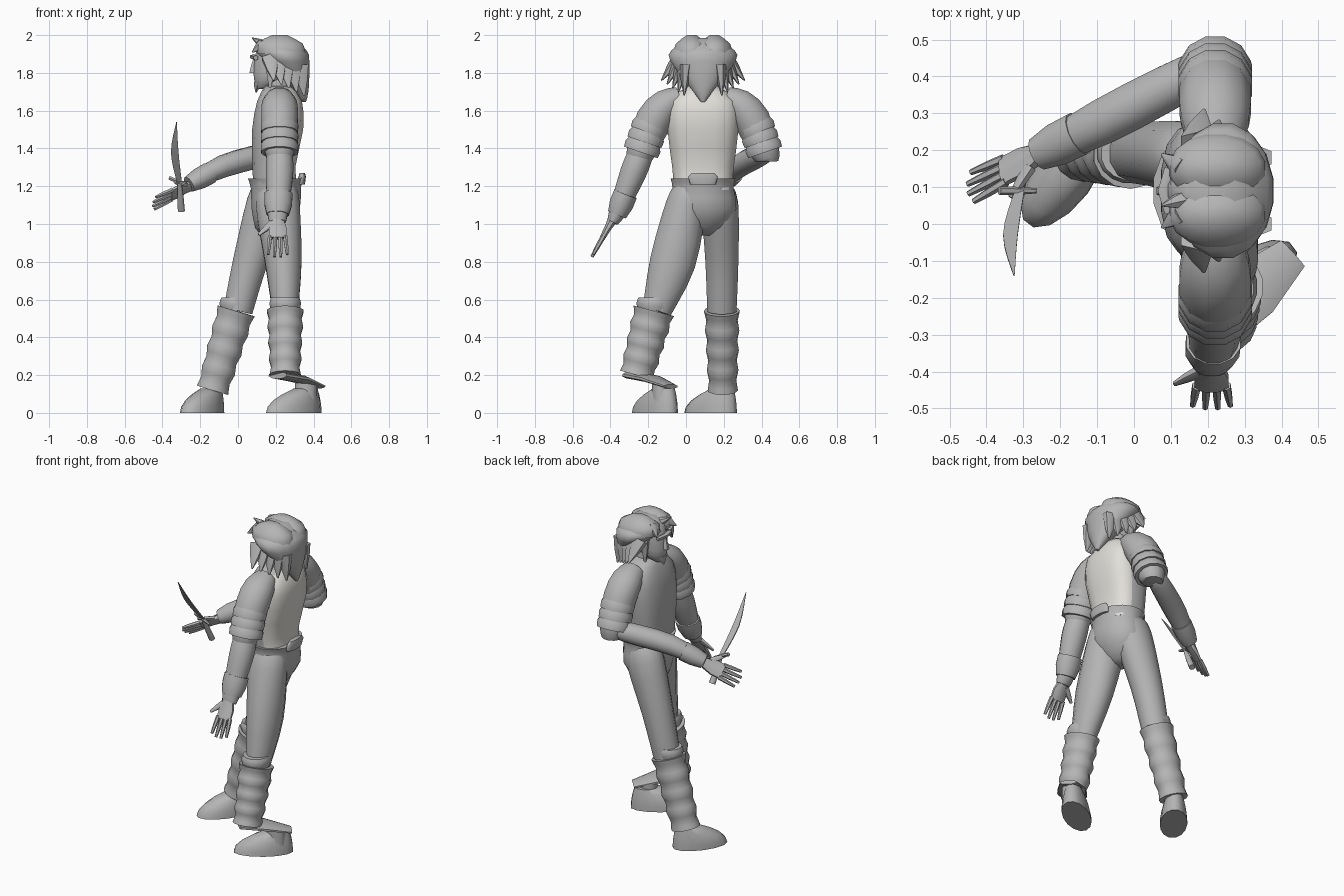
import bpy, bmesh, math
from mathutils import Vector

if "Cube" in bpy.data.objects:
    bpy.data.objects.remove(bpy.data.objects["Cube"], do_unlink=True)


def make_material(name, colour):
    material = bpy.data.materials.new(name)
    material.use_nodes = True
    material.diffuse_color = (*colour, 1)
    shader = next(n for n in material.node_tree.nodes if n.type == 'BSDF_PRINCIPLED')
    shader.inputs["Base Color"].default_value = (*colour, 1)
    return material


grey = make_material("mid grey", (.46, .46, .46))
pale = make_material("warm white", (.76, .74, .7))
axis_x, axis_y, axis_z = Vector((1, 0, 0)), Vector((0, 1, 0)), Vector((0, 0, 1))
mid = .09  # the body's own centre line in y


def rounded(rings, steps):
    """Add rings between the given ones along a smooth curve."""
    result = []
    last = len(rings) - 1
    for i in range(last):
        a, b, c, d = (Vector(rings[min(max(i + k, 0), last)]) for k in (-1, 0, 1, 2))
        for s in range(steps):
            t = s / steps
            bend = (c - a) * t + (a * 2 - b * 5 + c * 4 - d) * t ** 2
            result.append(b + (bend + (b * 3 - a - c * 3 + d) * t ** 3) / 2)
    return result + [Vector(rings[last])]


def tube(name, rings, side=axis_x, count=12, power=1, steps=1, level=False):
    """Loft elliptical rings (x, y, z, radius along side, other radius)."""
    rings = rounded(rings, steps)
    centres = [Vector(ring[:3]) for ring in rings]
    bm = bmesh.new()
    loops = []
    for i, ring in enumerate(rings):
        before, after = centres[max(i - 1, 0)], centres[min(i + 1, len(rings) - 1)]
        along = axis_z if level else (after - before).normalized()
        u = (side - along * side.dot(along)).normalized()
        v = along.cross(u)
        loop = []
        for k in range(count):
            turn = math.tau * (k + .5) / count
            c, s = (math.copysign(abs(w) ** power, w) for w in (math.cos(turn), math.sin(turn)))
            loop.append(bm.verts.new(centres[i] + u * c * ring[3] + v * s * ring[4]))
        loops.append(loop)
    for low, high in zip(loops, loops[1:]):
        for k in range(count):
            n = (k + 1) % count
            bm.faces.new((low[k], low[n], high[n], high[k]))
    bm.faces.new(loops[0])
    bm.faces.new(loops[-1])
    bmesh.ops.recalc_face_normals(bm, faces=bm.faces)
    mesh = bpy.data.meshes.new(name)
    bm.to_mesh(mesh)
    bm.free()
    mesh.materials.append(grey)
    obj = bpy.data.objects.new(name, mesh)
    bpy.context.collection.objects.link(obj)
    bpy.ops.object.select_all(action='DESELECT')
    obj.select_set(True)
    bpy.context.view_layer.objects.active = obj
    bpy.ops.object.shade_smooth_by_angle(angle=math.radians(55))
    return obj


def stack(name, rings, y=mid, power=1, steps=2):
    """Loft level rings (x, z, radius in x, radius in y)."""
    return tube(name, [(x, y, z, a, b) for x, z, a, b in rings],
                count=16, power=power, steps=steps, level=True)


def taper(name, base, tip, width, depth, side=axis_x, end=.1, count=6):
    """Straight tapered piece; a small end makes a spike."""
    base, tip = Vector(base), Vector(tip)
    half = (1 + end) / 2 + .1
    tube(name, [(*base, width, depth), (*base.lerp(tip, .5), width * half, depth * half),
                (*tip, width * end, depth * end)], side, count)


def gaiter(side, top, bottom, radii, folds=4):
    """Soft stacked folds down the shin, with a band at the knee."""
    top, bottom = Vector(top), Vector(bottom)
    rings = []
    for i in range(folds * 4 + 1):
        t = i / folds / 4
        grow = 1 - t / 6 + math.cos(math.tau * t * folds) / 18
        rings.append((*top.lerp(bottom, t), radii[0] * grow, radii[1] * grow))
    tube(side + "_gaiter", rings, count=14)
    stack(side + "_knee_band", [(top.x, top.z + rise, radii[0] * grow, radii[1] * grow)
                                for rise, grow in ((0, .8), (.04, .9), (.07, .8))], top.y)


def shoe(name, centre, heading, length):
    centre, f = Vector(centre), Vector(heading).normalized()
    rings = []
    for i in range(5):
        t = i / 4
        slope = t * t
        rings.append((*(centre - f * slope * .08 + axis_z * t * .13),
                      length * (1 - slope * .6), .08 - slope * .03))
    tube(name, rings, f, 14, level=True)


def hand(name, wrist, direction, across, thumb_side):
    """Palm, four spread fingers and a thumb."""
    wrist, d = Vector(wrist), Vector(direction).normalized()
    w = Vector(across)
    w = (w - d * w.dot(d)).normalized()
    palm_end = wrist + d * .12
    tube(name + "_palm", [(*wrist, .03, .03), (*wrist.lerp(palm_end, .5), .05, .02),
                          (*palm_end, .05, .016)], w, 8)
    for i in range(4):
        spread = i - 1.5
        base = palm_end + w * spread * .027 - d * .01
        tip = base + d * (.13 - abs(spread) * .014) + w * spread * .007
        taper(f"{name}_finger_{i + 1}", base, tip, .013, .014, w, .6)
    base = wrist + (d + w * thumb_side) * .03
    taper(name + "_thumb", base, base + (d + w * thumb_side) * .07, .02, .017, w, .4)


# Torso with a pale back panel
torso = stack("torso", [(.2, 1.18, .12, .155), (.19, 1.3, .115, .165), (.21, 1.5, .137, .19),
                        (.22, 1.65, .12, .18), (.21, 1.73, .07, .08)], power=.7)
torso.data.materials.append(pale)
for face in torso.data.polygons:
    if face.normal.x > .25:
        face.material_index = 1

# Trousers with flared waist
stack("trouser_waist", [(.2, 1.24, .15, .175), (.2, 1.19, .135, .165), (.2, 1.08, .13, .18),
                        (.18, .98, .09, .12), (.17, .94, .04, .05)])
tube("right_thigh", [(.19, .17, 1.2, .1, .07), (.16, .18, 1.1, .12, .1),
                     (.065, .19, .8, .095, .09), (0, .19, .54, .08, .08)], steps=3)
tube("left_thigh", [(.21, .02, 1.2, .1, .08), (.21, 0, 1.1, .12, .11),
                    (.24, -.07, .8, .1, .125), (.25, -.155, .54, .07, .08)], steps=3)
stack("back_belt_plate", [(.33, 1.21, .025, .07), (.34, 1.25, .02, .08),
                          (.34, 1.27, .015, .06)], steps=1)

# Folded gaiters, shoes and the loose gaiter hem
gaiter("right", (-.01, .19, .54), (-.135, .195, .12), (.1, .09))
gaiter("left", (.25, -.17, .54), (.25, -.26, .2), (.095, .105))
shoe("right_shoe", (-.19, .13, 0), (-.6, -.8, 0), .165)
shoe("left_shoe", (.295, -.165, 0), (-.8, -.6, 0), .175)
stack("left_ankle", [(.36, .06, .06, .05), (.36, .16, .06, .05)], -.13)
tube("left_gaiter_hem", [(.21, -.29, .2, .07, .02), (.32, -.18, .18, .085, .02),
                         (.43, -.08, .14, .05, .012)], Vector((-1, 1, 0)), 10)

# Matching upper arms with three flared plates each
for sign, side in ((-1, "left"), (1, "right")):
    def out(offset):
        return mid + sign * offset

    tube(side + "_upper_arm", [(.22, out(.12), 1.67, .07, .06), (.22, out(.19), 1.635, .095, .085),
                               (.22, out(.26), 1.55, .1, .1), (.22, out(.33), 1.38, .08, .08),
                               (.22, out(.34), 1.33, .06, .06)], steps=2)
    start, end = Vector((.22, out(.27), 1.55)), Vector((.22, out(.325), 1.39))
    for i in range(3):
        taper(f"{side}_arm_plate_{i + 1}", start.lerp(end, (i + 1.2) / 3), start.lerp(end, i / 3),
              .1, .098, end=.86, count=12)

# Left forearm hanging
tube("left_forearm", [(.22, -.24, 1.37, .07, .07), (.22, -.28, 1.27, .075, .072),
                      (.21, -.36, 1.07, .057, .048), (.21, -.39, 1.01, .045, .03)], steps=3)
taper("left_cuff", (.215, -.32, 1.16), (.21, -.365, 1.05), .076, .066, end=.8, count=12)
hand("left_hand", (.21, -.385, 1.03), (0, -.5, -.9), axis_x, -1)

# Right forearm bent forward
tube("right_forearm", [(.22, .43, 1.39, .04, .04), (.15, .4, 1.37, .06, .06),
                       (-.08, .28, 1.305, .06, .064), (-.26, .19, 1.21, .035, .04)],
     axis_z, steps=3)
taper("right_cuff", (-.15, .245, 1.27), (-.26, .19, 1.21), .058, .062, axis_z, .75, 12)
hand("right_hand", (-.26, .19, 1.2), (-.8, -.4, -.4), (.1, -.7, .6), 1)

# Curved dagger
guard = Vector((-.31, mid, 1.22))
tube("dagger_blade", [(*guard, .018, .005), (-.335, -.03, 1.38, .028, .005),
                      (-.325, -.14, 1.54, .002, .002)], count=4, steps=4)
taper("dagger_grip", (-.3, .165, 1.07), guard, .02, .018, end=.6, count=8)
taper("dagger_guard", (-.365, mid, 1.245), (-.265, mid, 1.2), .012, .012, axis_z, .6)

# Neck, head and face
stack("neck", [(.22, 1.68, .07, .07), (.2, 1.8, .06, .06)])
stack("head", [(.13, 1.715, .03, .03), (.155, 1.745, .065, .06), (.18, 1.8, .1, .08),
               (.2, 1.94, .1, .08), (.21, 1.98, .05, .05)])
taper("nose", (.085, mid, 1.8), (.085, mid, 1.88), .028, .02)
tube("brow", [(.095, .03, 1.88, .014, .014), (.08, mid, 1.885, .018, .014),
              (.095, .15, 1.88, .014, .014)], count=6)
taper("chin_tuft", (.105, mid, 1.75), (.095, mid, 1.695), .025, .035)

# Swept hair: two crown lobes over a pointed mane
stack("hair_mane", [(.35, 1.645, .01, .01), (.33, 1.71, .045, .06), (.26, 1.86, .12, .175),
                    (.23, 1.92, .135, .17), (.22, 1.985, .06, .07)])
for sign, side in ((-1, "left"), (1, "right")):
    stack(side + "_hair_lobe", [(.23, 1.9, .13, .1), (.22, 1.955, .125, .085),
                                (.22, 2, .04, .025)], mid + sign * .06)
    for i in range(5):
        base = Vector((.17 + i * .04, mid + sign * (.13 - i * .01), 1.88 - i * .01))
        fall = Vector((.02, sign * (.09 - i * .02), -.12 - i * .01))
        taper(f"{side}_hair_lock_{i + 1}", base, base + fall, .05, .035)
    brow_corner = Vector((.13, mid + sign * .06, 1.95))
    taper(side + "_fringe", brow_corner, brow_corner + Vector((-.055, sign * .04, -.04)), .03, .035)
    cheek = Vector((.17, mid + sign * .08, 1.87))
    taper(side + "_sideburn", cheek, cheek - axis_z * .17, .03, .02)
taper("raised_fringe", (.15, .07, 1.94), (.075, .05, 1.985), .03, .03, axis_y)
